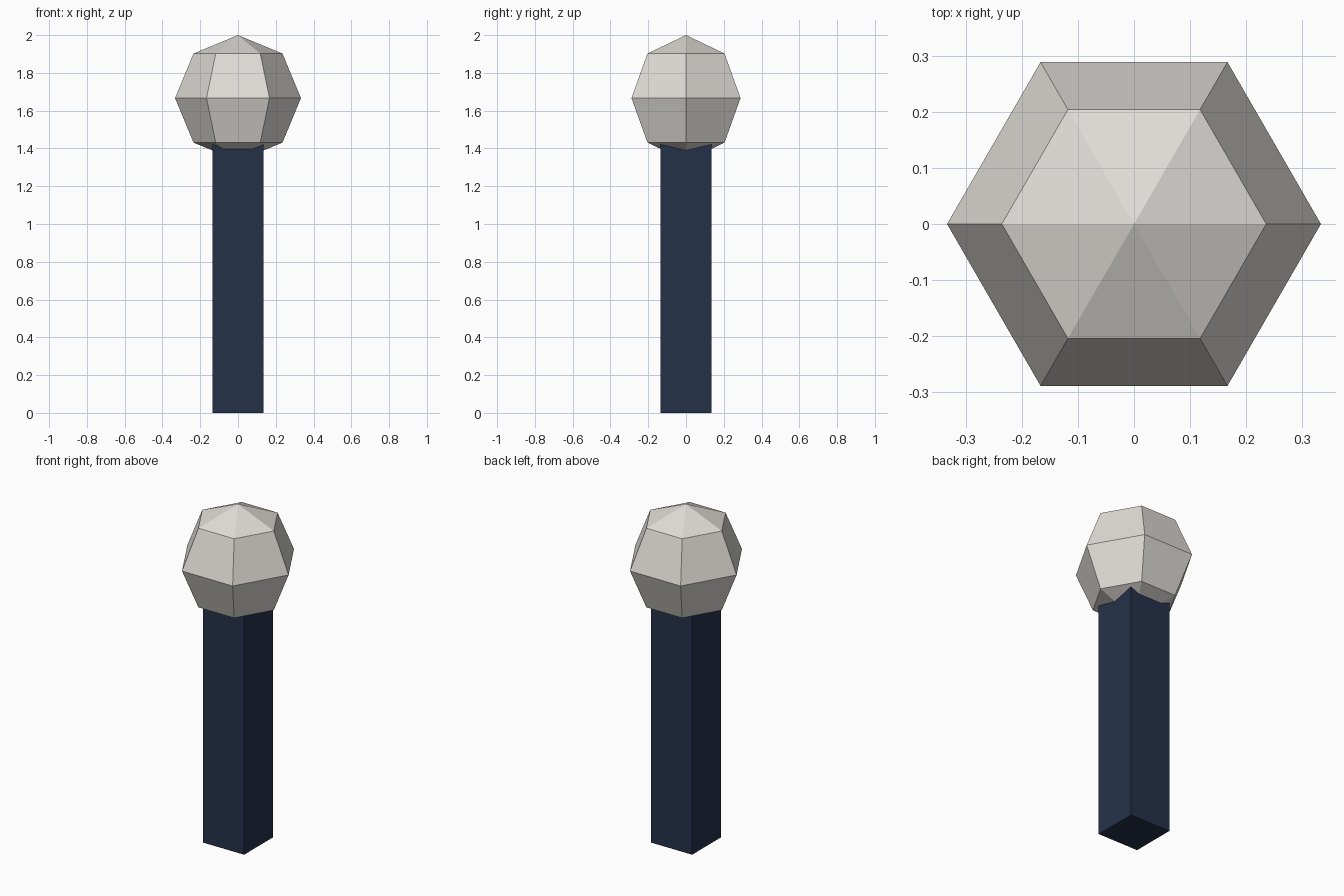
import bpy
import bmesh
from math import cos, sin, pi

cube = bpy.data.objects.get("Cube")
if cube:
    bpy.data.objects.remove(cube, do_unlink=True)


def material(name, rgb):
    mat = bpy.data.materials.new(name)
    mat.use_nodes = True
    mat.diffuse_color = (*rgb, 1)
    mat.node_tree.nodes["Principled BSDF"].inputs["Base Color"].default_value = (*rgb, 1)
    return mat


def add_object(name, bm, mat):
    bmesh.ops.recalc_face_normals(bm, faces=bm.faces)
    mesh = bpy.data.meshes.new(name)
    bm.to_mesh(mesh)
    bm.free()
    mesh.materials.append(mat)
    obj = bpy.data.objects.new(name, mesh)
    bpy.context.collection.objects.link(obj)
    return obj


pale_grey = material("pale warm grey", (0.745, 0.716, 0.68))
navy = material("dark navy", (0.0185, 0.0307, 0.0666))

# Handle: square post, its top sunk into the head
HALF, POST_TOP = 0.135, 1.47
bm = bmesh.new()
bmesh.ops.create_cube(bm, size=1)
for v in bm.verts:
    v.co.x *= 2 * HALF
    v.co.y *= 2 * HALF
    v.co.z = (v.co.z + 0.5) * POST_TOP
add_object("handle", bm, navy)

# Head: faceted ball with six sides and four bands
RADIUS, SIDES, BANDS = 1 / 3, 6, 4
CENTRE = 2 - RADIUS
bm = bmesh.new()
rings = []
for band in range(1, BANDS):
    tilt = pi * band / BANDS
    rings.append([bm.verts.new((RADIUS * sin(tilt) * cos(2 * pi * i / SIDES),
                                RADIUS * sin(tilt) * sin(2 * pi * i / SIDES),
                                CENTRE + RADIUS * cos(tilt)))
                  for i in range(SIDES)])
top = bm.verts.new((0, 0, CENTRE + RADIUS))
bottom = bm.verts.new((0, 0, CENTRE - RADIUS))
for i in range(SIDES):
    j = (i + 1) % SIDES
    bm.faces.new((top, rings[0][i], rings[0][j]))
    bm.faces.new((bottom, rings[-1][j], rings[-1][i]))
    for upper, lower in zip(rings, rings[1:]):
        bm.faces.new((upper[i], lower[i], lower[j], upper[j]))
add_object("head", bm, pale_grey)
